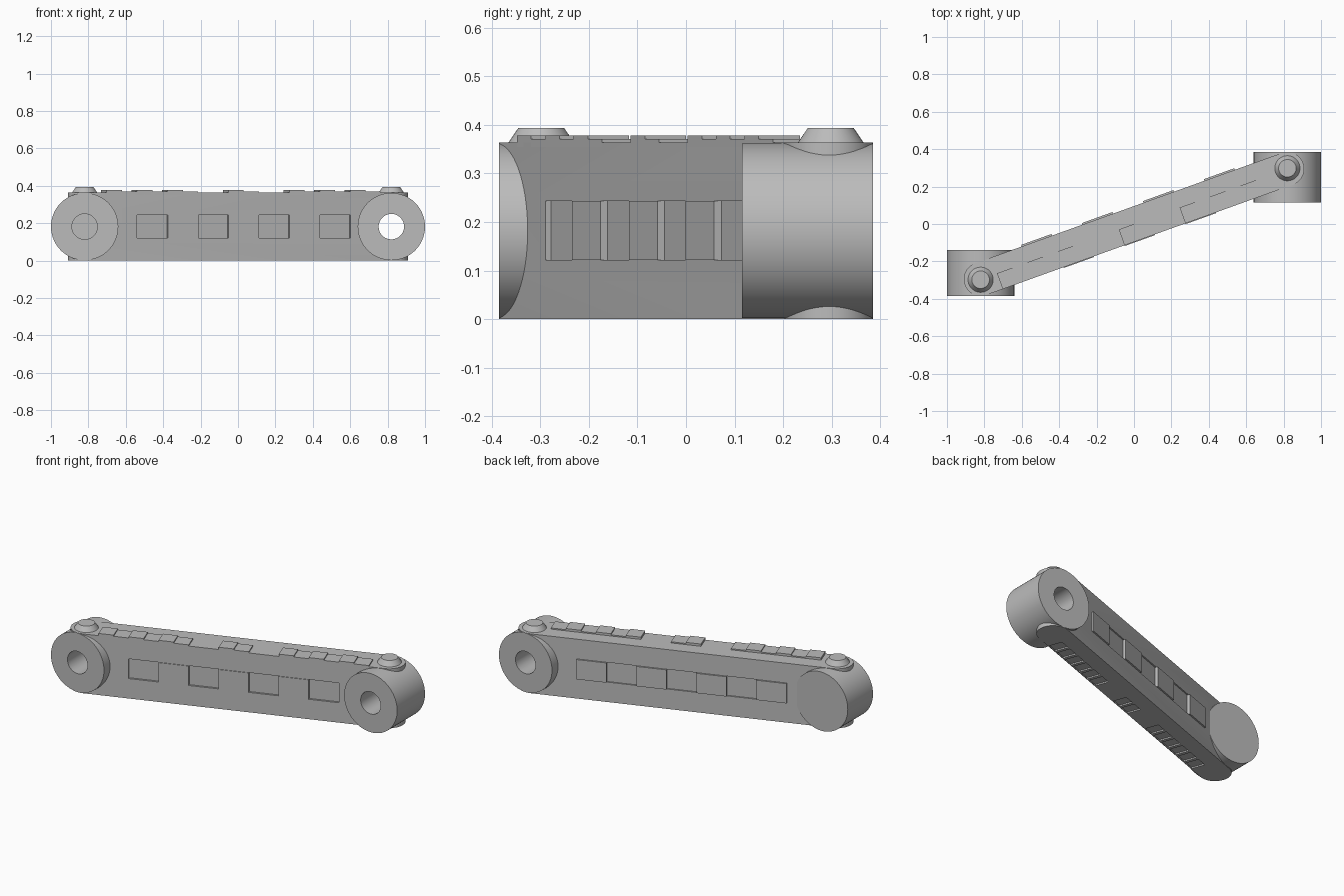
import bpy, bmesh, math
from mathutils import Matrix, Vector

if "Cube" in bpy.data.objects:
    bpy.data.objects.remove(bpy.data.objects["Cube"])

ANGLE = math.atan2(0.295, 0.82)      # direction of the bar seen from above
HALF = math.hypot(0.82, 0.295)       # distance from centre to each pivot
R_BAR, H = 0.09, 0.364
TURN = Matrix.Rotation(ANGLE, 4, 'Z')
W = 0.173                            # side panel length
Z0, Z1 = 0.122, 0.243                # side panel height range

grey = bpy.data.materials.new("plain_grey")
grey.diffuse_color = (0.5, 0.5, 0.5, 1)
grey.use_nodes = True
grey.node_tree.nodes["Principled BSDF"].inputs["Base Color"].default_value = grey.diffuse_color


def make(name, bm, turn=False):
    bmesh.ops.recalc_face_normals(bm, faces=bm.faces)
    if turn:
        bm.transform(TURN)
    me = bpy.data.meshes.new(name)
    bm.to_mesh(me)
    bm.free()
    me.materials.append(grey)
    ob = bpy.data.objects.new(name, me)
    bpy.context.collection.objects.link(ob)
    return ob


def add_box(bm, lo, hi):
    lo, hi = Vector(lo), Vector(hi)
    size = hi - lo
    m = Matrix.Translation((lo + hi) / 2) @ Matrix.Diagonal((*size, 1))
    bmesh.ops.create_cube(bm, size=1, matrix=m)


def boxes(name, spans):
    bm = bmesh.new()
    for lo, hi in spans:
        add_box(bm, lo, hi)
    return make(name, bm, True)


def y_cylinder(name, x, y0, y1, r):
    bm = bmesh.new()
    m = Matrix.Translation((x, (y0 + y1) / 2, 0.182)) @ Matrix.Rotation(math.pi / 2, 4, 'X')
    bmesh.ops.create_cone(bm, cap_ends=True, segments=64, radius1=r, radius2=r,
                          depth=y1 - y0, matrix=m)
    return make(name, bm)


def cut(ob, *cutters):
    for c in cutters:
        c.hide_render = True
        mod = ob.modifiers.new("cut", 'BOOLEAN')
        mod.operation, mod.solver, mod.object = 'DIFFERENCE', 'EXACT', c
    dg = bpy.context.evaluated_depsgraph_get()
    me = bpy.data.meshes.new_from_object(ob.evaluated_get(dg))
    ob.modifiers.clear()
    ob.data = me


# Bar with rounded ends
bm = bmesh.new()
ring = []
for side in (1, -1):
    for i in range(25):
        a = -math.pi / 2 + math.pi * i / 24
        ring.append(bm.verts.new((side * (HALF + R_BAR * math.cos(a)),
                                  side * R_BAR * math.sin(a), 0)))
base = bm.faces.new(ring)
top = bmesh.ops.extrude_face_region(bm, geom=[base])
bmesh.ops.translate(bm, vec=(0, 0, H),
                    verts=[v for v in top['geom'] if isinstance(v, bmesh.types.BMVert)])
bar = make("bar", bm, True)

# Pivot barrels at both ends
left_barrel = y_cylinder("left_barrel", -0.82, -0.385, -0.14, 0.18)
right_barrel = y_cylinder("right_barrel", 0.82, 0.115, 0.385, 0.18)

# Holes: blind on the left, through on the right
blind = y_cylinder("blind_hole_cutter", -0.82, -0.5, -0.2, 0.068)
through = y_cylinder("through_hole_cutter", 0.82, 0.0, 0.5, 0.068)

# Alternating panels along the sides: recessed and raised
outer = [(-1.5 + i) * 2 * W for i in range(4)]
inner = [(-1 + i) * 2 * W for i in range(3)]
front_windows = boxes("front_window_cutter", [
    ((u - W / 2, -0.2, Z0), (u + W / 2, -R_BAR + 0.012, Z1)) for u in outer])
back_windows = boxes("back_window_cutter", [
    ((u - W / 2, R_BAR - 0.008, Z0), (u + W / 2, 0.2, Z1)) for u in inner])
boxes("front_panels", [
    ((u - W / 2, -R_BAR - 0.004, Z0), (u + W / 2, -R_BAR + 0.01, Z1)) for u in inner])
boxes("back_panels", [
    ((u - W / 2, R_BAR - 0.01, Z0), (u + W / 2, R_BAR + 0.009, Z1)) for u in outer])

# Tread tiles on top and matching slots below, in groups of six, two and six
T = W / 2
tiles = [(start + i * T, i) for start, n in ((-9 * T, 6), (-T, 2), (3 * T, 6)) for i in range(n)]
boxes("top_tiles", [
    ((u, -R_BAR, H - 0.01), (u + T, 0, 0.378 if i % 2 == 0 else 0.371)) for u, i in tiles])
slots = boxes("bottom_slot_cutter", [
    ((u + 0.01, -R_BAR + 0.004, -0.1), (u + T - 0.01, -0.004, 0.008)) for u, i in tiles])

cut(bar, front_windows, back_windows, slots, blind, through)
cut(left_barrel, blind)
cut(right_barrel, through)

# Tapered studs on top of each pivot
studs = []
for name, s in (("left_stud", -1), ("right_stud", 1)):
    bm = bmesh.new()
    bmesh.ops.create_cone(bm, cap_ends=True, segments=40, radius1=0.07, radius2=0.047, depth=0.034,
                          matrix=Matrix.Translation((s * 0.82, s * 0.298, 0.377)))
    studs.append(make(name, bm))

# Smooth the round parts and remove the cutters
for c in (front_windows, back_windows, slots, blind, through):
    bpy.data.objects.remove(c)
bpy.ops.object.select_all(action='DESELECT')
for ob in [bar, left_barrel, right_barrel] + studs:
    ob.select_set(True)
bpy.context.view_layer.objects.active = bar
bpy.ops.object.shade_smooth_by_angle(angle=math.radians(30))
